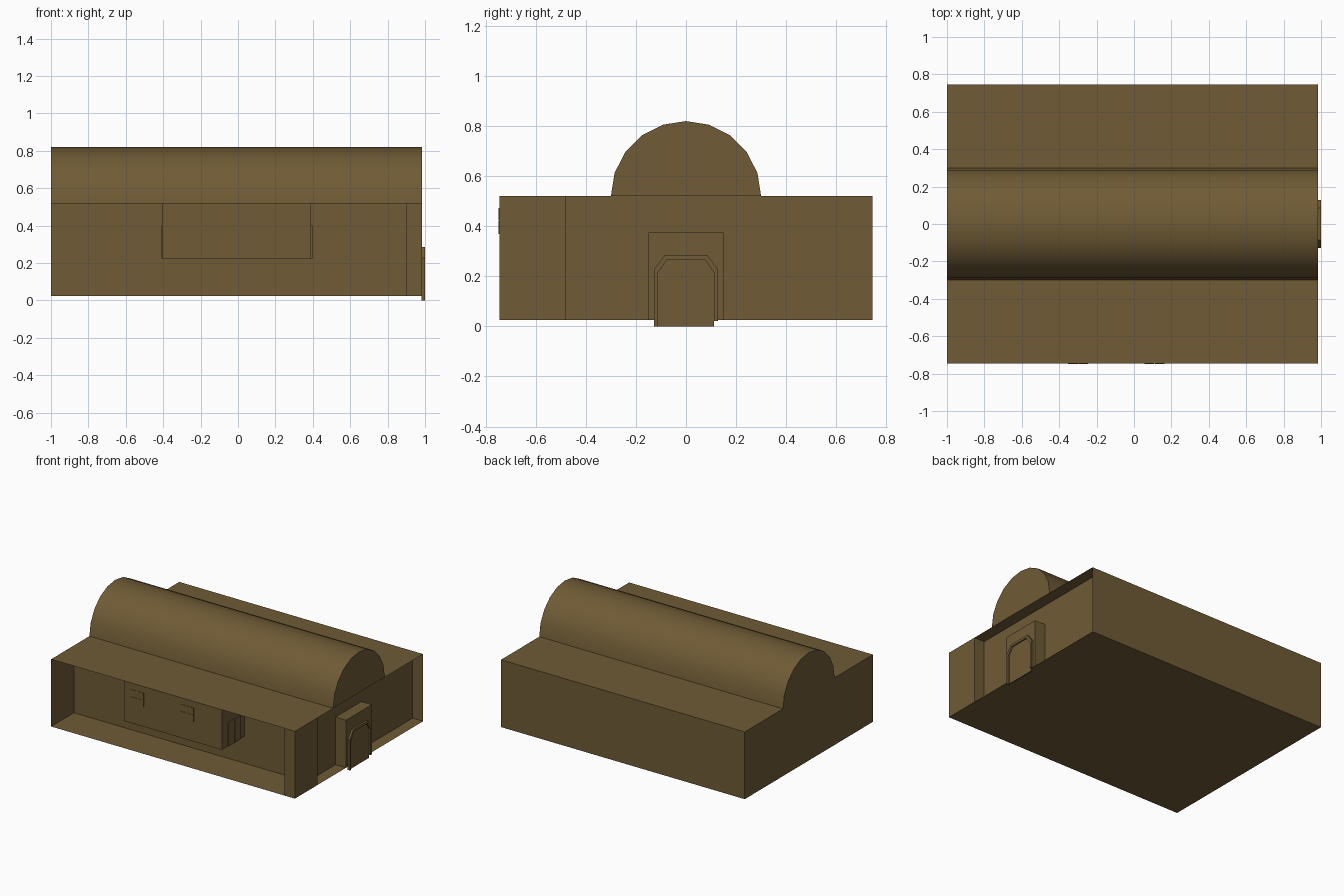
import bpy, bmesh, math

if "Cube" in bpy.data.objects:
    bpy.data.objects.remove(bpy.data.objects["Cube"])

mat = bpy.data.materials.new("sandstone_brown")
mat.diffuse_color = (0.16, 0.105, 0.036, 1)
mat.use_nodes = True
mat.node_tree.nodes["Principled BSDF"].inputs["Base Color"].default_value = mat.diffuse_color


def finish(name, bm, recalc=True):
    if recalc:
        bmesh.ops.recalc_face_normals(bm, faces=bm.faces)
    me = bpy.data.meshes.new(name)
    bm.to_mesh(me)
    bm.free()
    me.materials.append(mat)
    ob = bpy.data.objects.new(name, me)
    bpy.context.collection.objects.link(ob)
    return ob


def add_box(bm, lo, hi):
    vs = bmesh.ops.create_cube(bm, size=1)["verts"]
    for v in vs:
        for i in range(3):
            v.co[i] = (lo[i] + hi[i]) / 2 + v.co[i] * (hi[i] - lo[i])


def boxes(name, *pairs):
    bm = bmesh.new()
    for lo, hi in pairs:
        add_box(bm, lo, hi)
    return finish(name, bm)


def prism_x(name, outline, x0, x1, smooth=False):
    """Extrude a (y, z) outline along x."""
    bm = bmesh.new()
    face = bm.faces.new([bm.verts.new((x0, y, z)) for y, z in outline])
    ext = bmesh.ops.extrude_face_region(bm, geom=[face])["geom"]
    for v in ext:
        if isinstance(v, bmesh.types.BMVert):
            v.co.x = x1
    ob = finish(name, bm)
    if smooth:
        bpy.context.view_layer.objects.active = ob
        ob.select_set(True)
        bpy.ops.object.shade_smooth_by_angle(angle=math.radians(30))
        ob.select_set(False)
    return ob


X0, X1, Y, Z0, Z1 = -1.0, 0.985, 0.745, 0.025, 0.52
XW, YW = 0.9, -0.48       # recessed right and front walls


# Thin outer shell: floor, roof, left and back walls
def sheet(name, pts):
    bm = bmesh.new()
    bm.faces.new([bm.verts.new(p) for p in pts])
    return finish(name, bm, False)


sheet("floor", [(X0, -Y, Z0), (X0, Y, Z0), (X1, Y, Z0), (X1, -Y, Z0)])
sheet("roof", [(X0, -Y, Z1), (X1, -Y, Z1), (X1, Y, Z1), (X0, Y, Z1)])
for name, a, b in [("left_wall", (X0, Y), (X0, -Y)),
                   ("back_wall", (X1, Y), (X0, Y)),
                   ("front_wall", (X0, YW), (XW, YW)),
                   ("right_wall", (XW, YW), (XW, Y))]:
    sheet(name, [(*a, Z0), (*b, Z0), (*b, Z1), (*a, Z1)])

# Corner pier between the two recesses
boxes("corner_pier", ((XW, -Y, Z0), (X1, YW, Z1)))

# Barrel vault on the roof
arc = [(0.3 * math.cos(math.pi * i / 10), Z1 + 0.3 * math.sin(math.pi * i / 10))
       for i in range(11)]
prism_x("barrel_vault", arc, X0, X1, smooth=True)

# Hanging front bay
boxes("front_bay", ((-0.405, -Y, 0.225), (0.39, YW, Z1)))

# Four-pane windows on the bay
for name, x in [("left_window", -0.352), ("right_window", 0.056)]:
    panes = []
    for i in range(2):
        for j in range(2):
            px, pz = x + i * 0.055, 0.37 + j * 0.053
            panes.append(((px, -Y - 0.003, pz), (px + 0.052, -Y + 0.002, pz + 0.05)))
    boxes(name, *panes)

# Double-leaf doors on both sides of the bay
for name, xa, xb in [("bay_door_left", -0.409, -0.403), ("bay_door_right", 0.388, 0.397)]:
    boxes(name, ((xa, -0.675, 0.225), (xb, -0.608, 0.4)),
          ((xa, -0.604, 0.225), (xb, -0.54, 0.4)))

# Entrance porch block
boxes("entrance_block", ((XW, -0.15, Z0), (X1, 0.15, 0.375)))

# Entrance door leaf and chamfered arch frame
inner = [(-0.112, 0.0), (-0.112, 0.215), (-0.075, 0.268),
         (0.075, 0.268), (0.112, 0.215), (0.112, 0.0)]
outer = [(-0.128, 0.0), (-0.128, 0.228), (-0.085, 0.285),
         (0.085, 0.285), (0.128, 0.228), (0.128, 0.022)]
prism_x("entrance_door", inner, 0.98, 0.99)
inner[-1] = (0.112, 0.022)
prism_x("door_frame", outer + inner[::-1], 0.98, 1.0)
